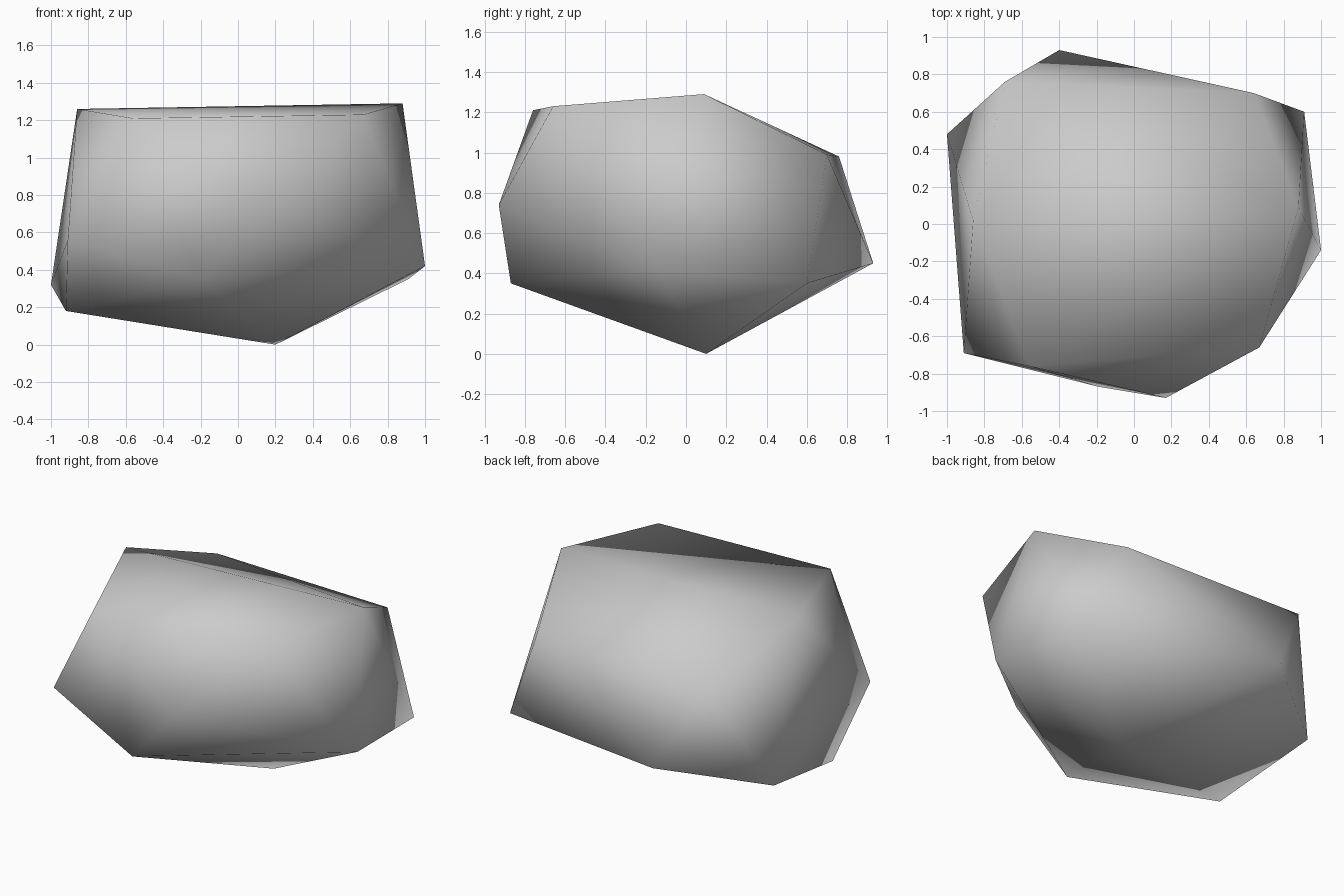
import bpy
import bmesh

cube = bpy.data.objects.get("Cube")
if cube:
    bpy.data.objects.remove(cube, do_unlink=True)


def make_material(name, color):
    material = bpy.data.materials.new(name)
    material.use_nodes = True
    material.diffuse_color = color
    shader = material.node_tree.nodes["Principled BSDF"]
    shader.inputs["Base Color"].default_value = color
    return material


def hull_object(name, corners, material):
    """Wrap a closed, smooth shaded convex shell around the corners."""
    bm = bmesh.new()
    for corner in corners:
        bm.verts.new(corner)
    bmesh.ops.convex_hull(bm, input=bm.verts[:])
    bmesh.ops.recalc_face_normals(bm, faces=bm.faces[:])
    for face in bm.faces:
        face.smooth = True
    mesh = bpy.data.meshes.new(name)
    bm.to_mesh(mesh)
    bm.free()
    mesh.materials.append(material)
    rock = bpy.data.objects.new(name, mesh)
    bpy.context.collection.objects.link(rock)
    return rock


# Corners of the boulder, grouped by the side they belong to
top = [(.88, .09, 1.29), (-.86, .02, 1.26), (-.56, -.76, 1.21), (.67, -.66, 1.23)]
front = [(.17, -.93, .74), (-.19, -.87, .35), (-.91, -.69, .56)]
back = [(-.4, .93, .45), (-.69, .76, .98), (.64, .7, .99), (.91, .6, .35)]
sides = [(1, -.14, .42), (-1, .48, .32)]
bottom = [(.2, .1, 0), (-.92, -.27, .18)]

stone_grey = make_material("stone_grey", (.6, .6, .6, 1))
hull_object("boulder", top + front + back + sides + bottom, stone_grey)
